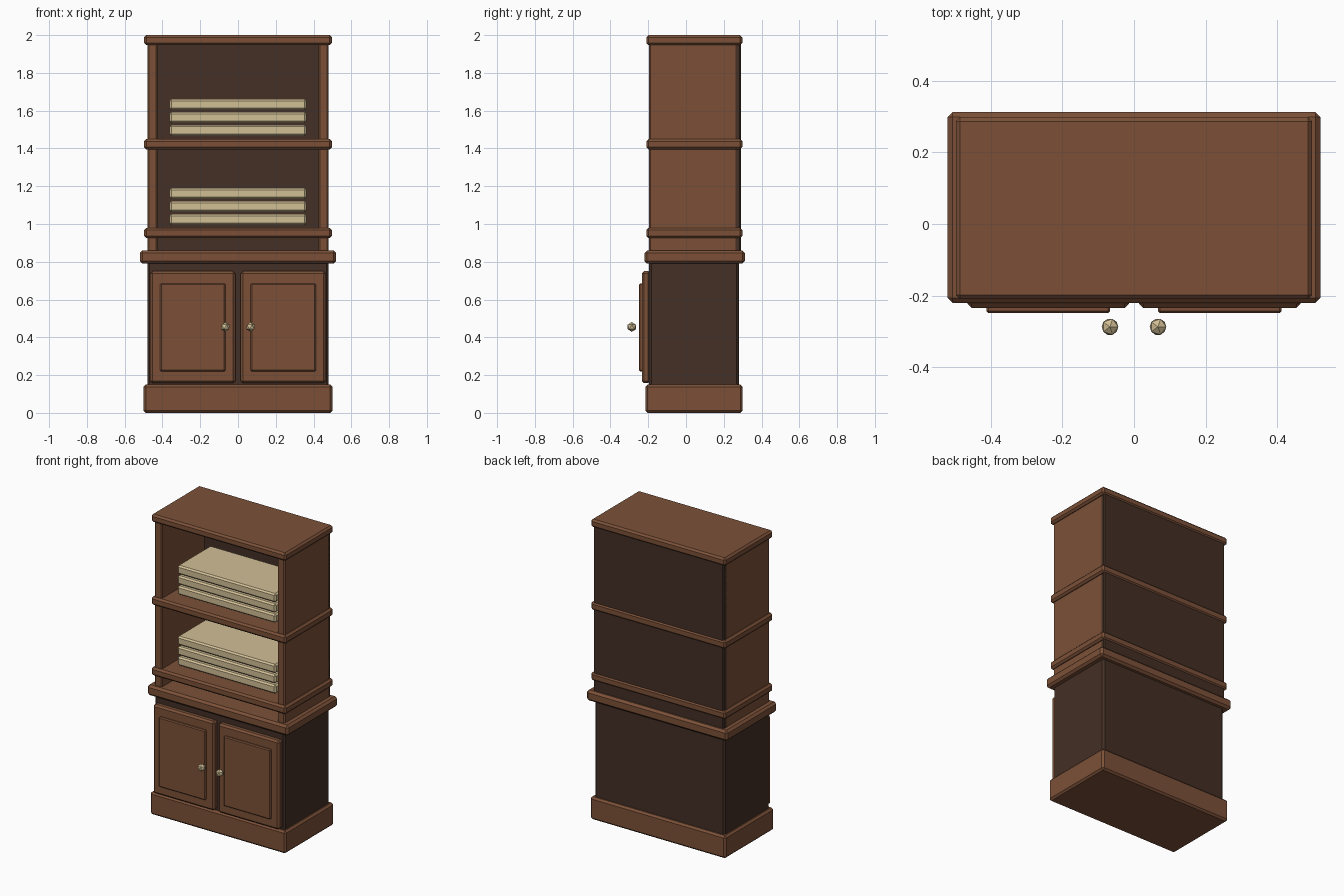
import bpy, bmesh

if "Cube" in bpy.data.objects:
    bpy.data.objects.remove(bpy.data.objects["Cube"])


def material(name, rgb):
    m = bpy.data.materials.new(name)
    m.diffuse_color = (*rgb, 1.0)
    m.use_nodes = True
    m.node_tree.nodes["Principled BSDF"].inputs["Base Color"].default_value = m.diffuse_color
    return m


BROWN = material("brown wood", (0.20, 0.081, 0.039))
DARK = material("dark wood", (0.056, 0.029, 0.0185))
CREAM = material("cream", (0.64, 0.52, 0.30))


def finish(name, bm, mat):
    me = bpy.data.meshes.new(name)
    bm.to_mesh(me)
    bm.free()
    me.materials.append(mat)
    ob = bpy.data.objects.new(name, me)
    bpy.context.collection.objects.link(ob)
    return ob


def box(name, x, y, z, mat, bevel=0.012):
    """Chamfered box from (min, max) pairs on each axis."""
    bm = bmesh.new()
    bmesh.ops.create_cube(bm, size=1.0)
    for v in bm.verts:
        for i, (lo, hi) in enumerate((x, y, z)):
            v.co[i] = lo if v.co[i] < 0 else hi
    bmesh.ops.bevel(bm, geom=bm.edges[:], offset=bevel, segments=1,
                    profile=0.5, affect='EDGES')
    return finish(name, bm, mat)


# lower cabinet
box("plinth", (-0.5, 0.5), (-0.215, 0.30), (0.0, 0.15), BROWN)
box("cabinet_body", (-0.48, 0.48), (-0.195, 0.28), (0.10, 0.82), DARK)
box("counter", (-0.52, 0.52), (-0.22, 0.312), (0.79, 0.86), BROWN, 0.014)

# upper bookcase: back, boards
box("back_panel", (-0.48, 0.48), (0.255, 0.29), (0.82, 1.97), DARK, 0.006)
for name, z0, z1 in (("lower_shelf", 0.925, 0.98), ("upper_shelf", 1.395, 1.45),
                     ("top_board", 1.947, 2.0)):
    box(name, (-0.497, 0.497), (-0.21, 0.298), (z0, z1), BROWN)

# mirrored parts: sides, doors, raised panels, knobs
for side, s in (("left", -1), ("right", 1)):
    def span(a, b):
        return tuple(sorted((s * a, s * b)))
    box(side + "_side_panel", span(0.425, 0.48), (-0.195, 0.28), (0.83, 1.97), BROWN, 0.008)
    box(side + "_door", span(0.014, 0.465), (-0.234, -0.188), (0.157, 0.75), BROWN, 0.012)
    box(side + "_door_panel", span(0.067, 0.412), (-0.249, -0.22), (0.22, 0.685), BROWN, 0.006)
    bm = bmesh.new()
    bmesh.ops.create_icosphere(bm, subdivisions=1, radius=0.026)
    knob = finish(side + "_knob", bm, CREAM)
    knob.location = (s * 0.067, -0.287, 0.455)

# stacked slabs on both shelves
for shelf, base in (("lower", 0.995), ("upper", 1.467)):
    for i in range(3):
        z = base + i * 0.0685
        box(f"{shelf}_stack_{i + 1}", (-0.363, 0.363), (-0.125, 0.225),
            (z, z + 0.058), CREAM, 0.01)
